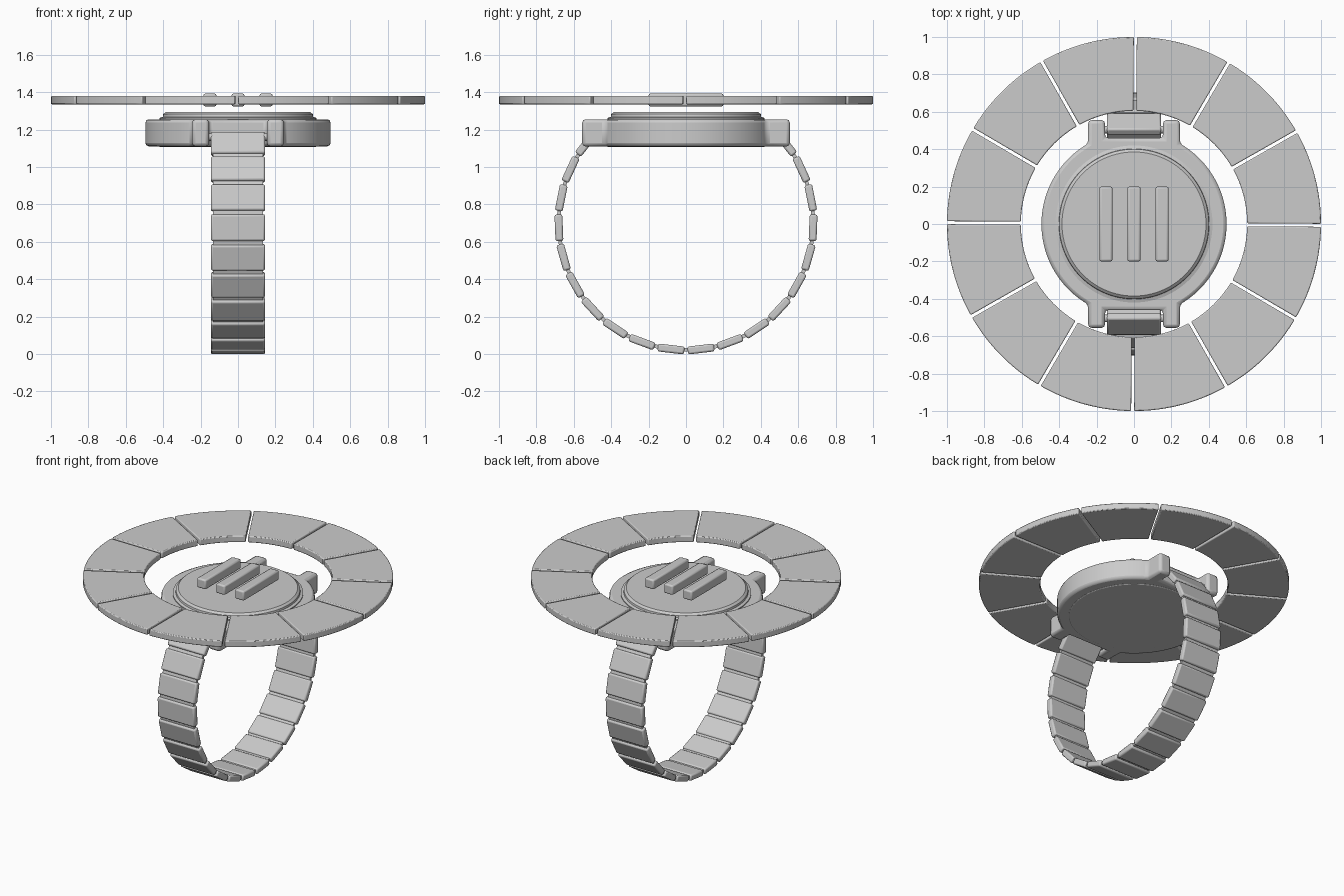
import bpy, bmesh
from math import sin, cos, pi, radians, sqrt, asin, acos
from mathutils import Matrix

if "Cube" in bpy.data.objects:
    bpy.data.objects.remove(bpy.data.objects["Cube"])


def finish(name, bm, bevel=0.0, segs=2, angle=35):
    bmesh.ops.recalc_face_normals(bm, faces=bm.faces)
    me = bpy.data.meshes.new(name)
    bm.to_mesh(me)
    bm.free()
    ob = bpy.data.objects.new(name, me)
    bpy.context.collection.objects.link(ob)
    if bevel:
        m = ob.modifiers.new("bevel", 'BEVEL')
        m.width, m.segments = bevel, segs
        m.limit_method, m.angle_limit = 'ANGLE', radians(30)
    bpy.context.view_layer.objects.active = ob
    ob.select_set(True)
    bpy.ops.object.shade_smooth_by_angle(angle=radians(angle))
    ob.select_set(False)
    return ob


def prism(bm, pts, z0, z1):
    f = bm.faces.new([bm.verts.new((x, y, z0)) for x, y in pts])
    r = bmesh.ops.extrude_face_region(bm, geom=[f])
    bmesh.ops.translate(bm, vec=(0, 0, z1 - z0),
                        verts=[v for v in r['geom'] if isinstance(v, bmesh.types.BMVert)])


def box(bm, size, mat):
    bmesh.ops.create_cube(bm, size=1, matrix=mat @ Matrix.Diagonal((*size, 1)))


def lathe(name, profile, n=96):
    bm = bmesh.new()
    vs = [bm.verts.new((r, 0, z)) for r, z in profile]
    es = [bm.edges.new(p) for p in zip(vs, vs[1:])]
    bmesh.ops.spin(bm, geom=vs + es, axis=(0, 0, 1), cent=(0, 0, 0),
                   angle=2 * pi, steps=n)
    bmesh.ops.remove_doubles(bm, verts=bm.verts, dist=1e-4)
    return finish(name, bm, angle=30)


# Watch case: round body with four lugs and flat strap notches
R, LUG_IN, LUG_OUT, LUG_Y, NOTCH_Y = 0.495, 0.155, 0.245, 0.555, 0.46
a0 = acos(LUG_OUT / R)
half = [(R * cos(-a0 + 2 * a0 * i / 40), R * sin(-a0 + 2 * a0 * i / 40)) for i in range(41)]
half += [(LUG_OUT, LUG_Y), (LUG_IN, LUG_Y), (LUG_IN, NOTCH_Y)]
half = [(LUG_IN, -NOTCH_Y), (LUG_IN, -LUG_Y), (LUG_OUT, -LUG_Y)] + half
bm = bmesh.new()
prism(bm, half + [(-x, -y) for x, y in half], 1.11, 1.255)
finish("watch_case", bm, 0.018, 2)

# Raised dial disc with chamfered rim, and back plate
lathe("dial_disc", [(0, 1.24), (0.42, 1.24), (0.42, 1.262), (0.402, 1.268),
                    (0.40, 1.282), (0.385, 1.295), (0, 1.295)])
lathe("back_plate", [(0, 1.12), (0.42, 1.12), (0.42, 1.109), (0.415, 1.106), (0, 1.106)])

# Strap pins between the lugs
bm = bmesh.new()
for s in (-1, 1):
    bmesh.ops.create_cone(bm, cap_ends=True, segments=24, radius1=0.02, radius2=0.02, depth=0.34,
                          matrix=Matrix.Translation((0, s * 0.505, 1.16)) @ Matrix.Rotation(pi / 2, 4, 'Y'))
finish("strap_pins", bm)

# Strap: bevelled links around a loop, with thin connectors between them
CZ, RAD, STEP = 0.702, 0.68, 13.5


def loop_matrix(deg):
    a = radians(deg)
    return Matrix.Translation((0, RAD * sin(a), CZ - RAD * cos(a))) @ Matrix.Rotation(a, 4, 'X')


links, joints = bmesh.new(), bmesh.new()
for s in (-1, 1):
    for k in range(10):
        box(links, (0.29, 0.142, 0.042), loop_matrix(s * (6.75 + STEP * k)))
        if k < 9:
            box(joints, (0.265, 0.05, 0.02), loop_matrix(s * STEP * (k + 1)))
box(joints, (0.265, 0.05, 0.02), loop_matrix(0))
finish("strap_links", links, 0.01, 2)
finish("strap_joints", joints)

# Floating ring of twelve segments
bm = bmesh.new()
GAP, N = 0.008, 12
for i in range(N):
    start = radians(30 * i - 0.4)
    pts = []
    for r, rev in ((0.605, False), (1.0, True)):
        d = asin(GAP / r)
        arc = [start + d + (pi / 6 - 2 * d) * j / N for j in range(N + 1)]
        pts += [(r * cos(a), r * sin(a)) for a in (arc[::-1] if rev else arc)]
    prism(bm, pts, 1.335, 1.38)
finish("ring_segments", bm, 0.006, 2)

# Three floating bars above the dial
bm = bmesh.new()
for x in (-0.15, 0, 0.15):
    box(bm, (0.07, 0.4, 0.068), Matrix.Translation((x, 0, 1.358)))
finish("dial_bars", bm, 0.01, 2)
